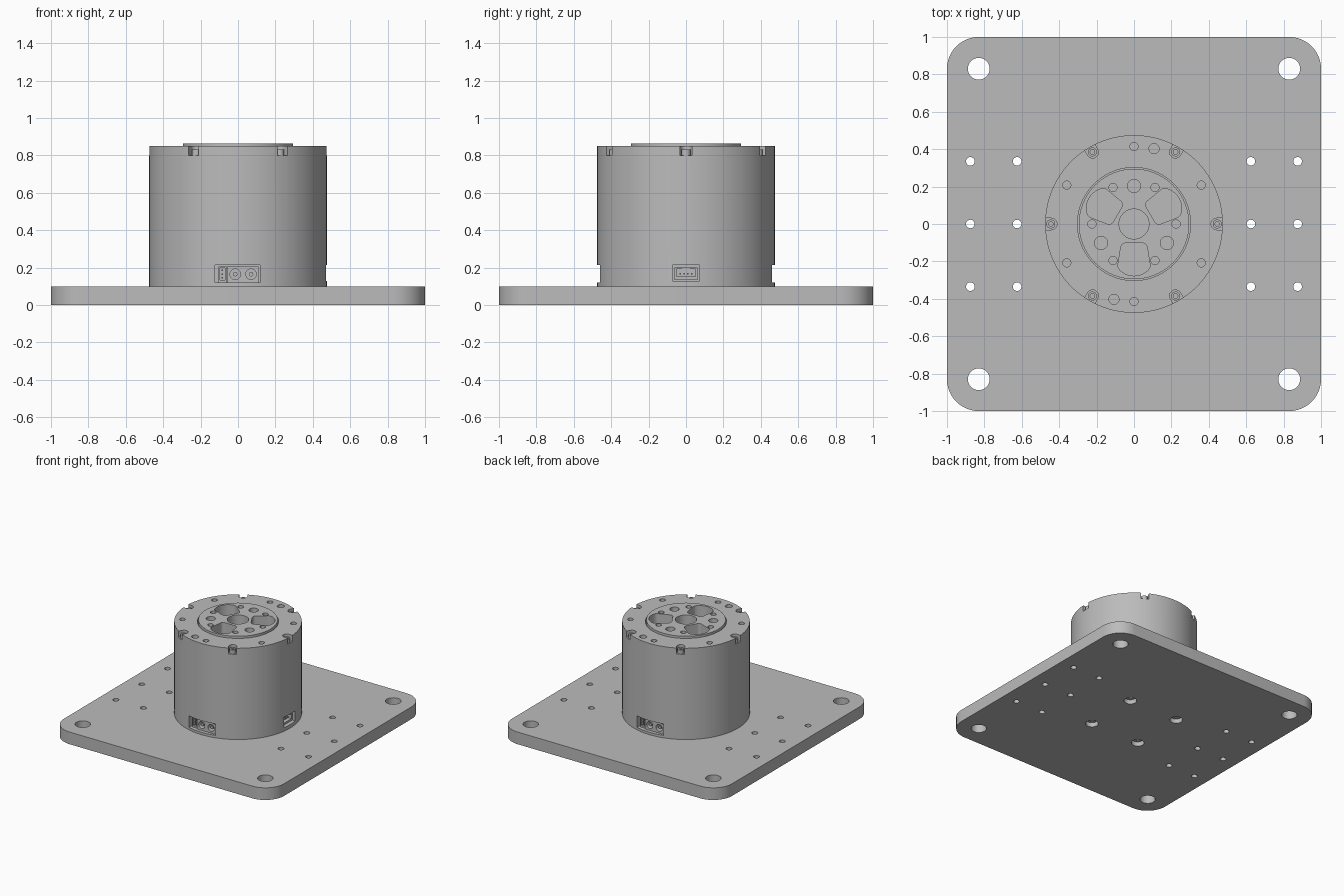
import bpy, bmesh, math
from mathutils import Matrix, Vector, geometry

cube = bpy.data.objects.get("Cube")
if cube:
    bpy.data.objects.remove(cube, do_unlink=True)

GREY = (0.5, 0.5, 0.5, 1)
metal = bpy.data.materials.new("plain grey")
metal.use_nodes = True
metal.diffuse_color = GREY
metal.node_tree.nodes["Principled BSDF"].inputs["Base Color"].default_value = GREY


def circle(x, y, r, n=32):
    return [(x + r * math.cos(math.tau * i / n), y + r * math.sin(math.tau * i / n)) for i in range(n)]


def rect(x0, x1, y0, y1):
    return [(x0, y0), (x1, y0), (x1, y1), (x0, y1)]


def hull(*outlines):
    pts = [p for o in outlines for p in o]
    return [pts[i] for i in geometry.convex_hull_2d([Vector(p) for p in pts])]


def turn(points, degrees):
    m = Matrix.Rotation(math.radians(degrees), 2)
    return [tuple(m @ Vector(p)) for p in points]


def polar(r, degrees):
    a = math.radians(degrees)
    return r * math.cos(a), r * math.sin(a)


def solid(name, prisms, matrix=Matrix.Identity(4)):
    """Object made of upright prisms given as (outline, bottom, top)."""
    bm = bmesh.new()
    for outline, z0, z1 in prisms:
        low = [bm.verts.new((x, y, z0)) for x, y in outline]
        high = [bm.verts.new((x, y, z1)) for x, y in outline]
        bm.faces.new(low)
        bm.faces.new(high)
        for i in range(len(low)):
            j = (i + 1) % len(low)
            bm.faces.new((low[i], low[j], high[j], high[i]))
    bmesh.ops.recalc_face_normals(bm, faces=bm.faces)
    bm.transform(matrix)
    mesh = bpy.data.meshes.new(name)
    bm.to_mesh(mesh)
    bm.free()
    mesh.materials.append(metal)
    ob = bpy.data.objects.new(name, mesh)
    bpy.context.collection.objects.link(ob)
    return ob


def cut(ob, *cutters):
    """Subtract the cutters, then remove them."""
    for cutter in cutters:
        cutter.hide_render = True
        mod = ob.modifiers.new("cut", 'BOOLEAN')
        mod.operation = 'DIFFERENCE'
        mod.solver = 'EXACT'
        mod.object = cutter
    bpy.context.view_layer.update()
    mesh = bpy.data.meshes.new_from_object(ob.evaluated_get(bpy.context.evaluated_depsgraph_get()))
    ob.modifiers.clear()
    ob.data = mesh
    for cutter in cutters:
        bpy.data.objects.remove(cutter, do_unlink=True)


def facing(degrees):
    """Local x across, y up, z outward, turned about the vertical axis."""
    return Matrix.Rotation(math.radians(degrees), 4, 'Z') @ Matrix.Rotation(math.pi / 2, 4, 'X')


# Base plate with corner, side and counterbored centre holes
SIGNS = [(a, b) for a in (-1, 1) for b in (-1, 1)]
plate = solid("base_plate", [(hull(*[circle(.83 * a, .83 * b, .17, 48) for a, b in SIGNS]), 0, .1)])
holes = [(circle(.83 * a, .83 * b, .058), -.1, .2) for a, b in SIGNS]
holes += [(circle(x, y, .023, 20), -.1, .2) for x in (-.875, -.625, .625, .875) for y in (-.335, 0, .335)]
holes += [(circle(.225 * a, .225 * b, .048), -.1, .065) for a, b in SIGNS]
cut(plate, solid("plate_cutter", holes))

# Screws under the plate
under = solid("plate_screws", [(circle(.225 * a, .225 * b, .038), .03, .07) for a, b in SIGNS])
cut(under, solid("socket_cutter", [(circle(.225 * a, .225 * b, .019, 6), 0, .055) for a, b in SIGNS]))

# Cylindrical housing: rotor well, rim notches and rim holes
body = solid("motor_housing", [(circle(0, 0, .475, 128), .1, .85)])
top_cuts = [(circle(0, 0, .302, 96), .7, 1)]
for k in range(6):
    notch = hull(circle(.443, 0, .031), rect(.45, .6, -.031, .031))
    top_cuts.append((turn(notch, 60 * k), .8, 1))
    top_cuts.append((circle(*polar(.415, 30 + 60 * k), .022, 20), .79, 1))
top_cuts += [(circle(s * .107, s * .403, .027, 24), .79, 1) for s in (-1, 1)]

# Recesses for the connectors at front, back and left
wide = (rect(-.123, .118, .12, .215), .37, .7)
narrow = (rect(-.072, .072, .13, .215), .37, .7)
cut(body, solid("top_cutter", top_cuts), solid("front_cutter", [wide], facing(0)),
    solid("back_cutter", [wide], facing(180)), solid("side_cutter", [narrow], facing(90)))

# Rim screws
spots = [polar(.445, 60 * k) for k in range(6)]
rim = solid("rim_screws", [(circle(x, y, .024, 24), .79, .832) for x, y in spots])
cut(rim, solid("socket_cutter", [(circle(x, y, .013, 6), .81, 1) for x, y in spots]))

# Output disc with bore, holes and three rounded pockets
disc = solid("output_disc", [(circle(0, 0, .295, 96), .69, .865)])
disc_cuts = [(circle(0, 0, .08, 48), .72, 1)]
pocket = hull(circle(-.045, -.128, .026), circle(.045, -.128, .026),
              circle(-.06, -.222, .026), circle(.06, -.222, .026), circle(0, -.17, .107, 64)[40:57])
for k in range(3):
    disc_cuts.append((turn(pocket, 120 * k), .72, 1))
    disc_cuts.append((circle(*polar(.203, 90 + 120 * k), .035), .72, 1))
disc_cuts += [(circle(*polar(.225, 60 * k), .022, 20), .79, 1) for k in range(6)]
cut(disc, solid("disc_cutter", disc_cuts))

parts = [plate, under, body, rim, disc]

# Power connectors: two round sockets beside a three-pin block
for name, angle in (("front", 0), ("back", 180)):
    frame = facing(angle)
    block = solid(name + "_power_connector",
                  [(rect(-.058, .11, .122, .205), .36, .45), (rect(-.105, -.062, .122, .205), .36, .44)], frame)
    bores = [(circle(x, .165, .028), .4, .6) for x in (-.015, .07)]
    bores += [(rect(-.097, -.07, .135, .197), .41, .6)]
    cut(block, solid("bore_cutter", bores, frame))
    pins = [(circle(x, .165, .012, 16), .39, .44) for x in (-.015, .07)]
    pins += [(rect(-.088, -.08, z - .004, z + .004), .4, .435) for z in (.147, .166, .185)]
    parts += [block, solid(name + "_connector_pins", pins, frame)]

# Signal connector: open shell with a row of pins
frame = facing(90)
shell = solid("side_signal_connector", [(rect(-.062, .062, .135, .2), .36, .45)], frame)
cut(shell, solid("shell_cutter", [(rect(-.05, .05, .152, .192), .4, .6)], frame),
    solid("slot_cutter", [(rect(-.025, .025, .18, .25), .4, .6)], frame))
pins = [(rect(y - .004, y + .004, .163, .171), .39, .435) for y in (-.03, -.01, .01, .03)]
parts += [shell, solid("side_connector_pins", pins, frame)]

# Smooth round walls, keep edges sharp
bpy.ops.object.select_all(action='DESELECT')
for ob in parts:
    ob.select_set(True)
    bpy.context.view_layer.objects.active = ob
bpy.ops.object.shade_smooth_by_angle(angle=math.radians(30))
